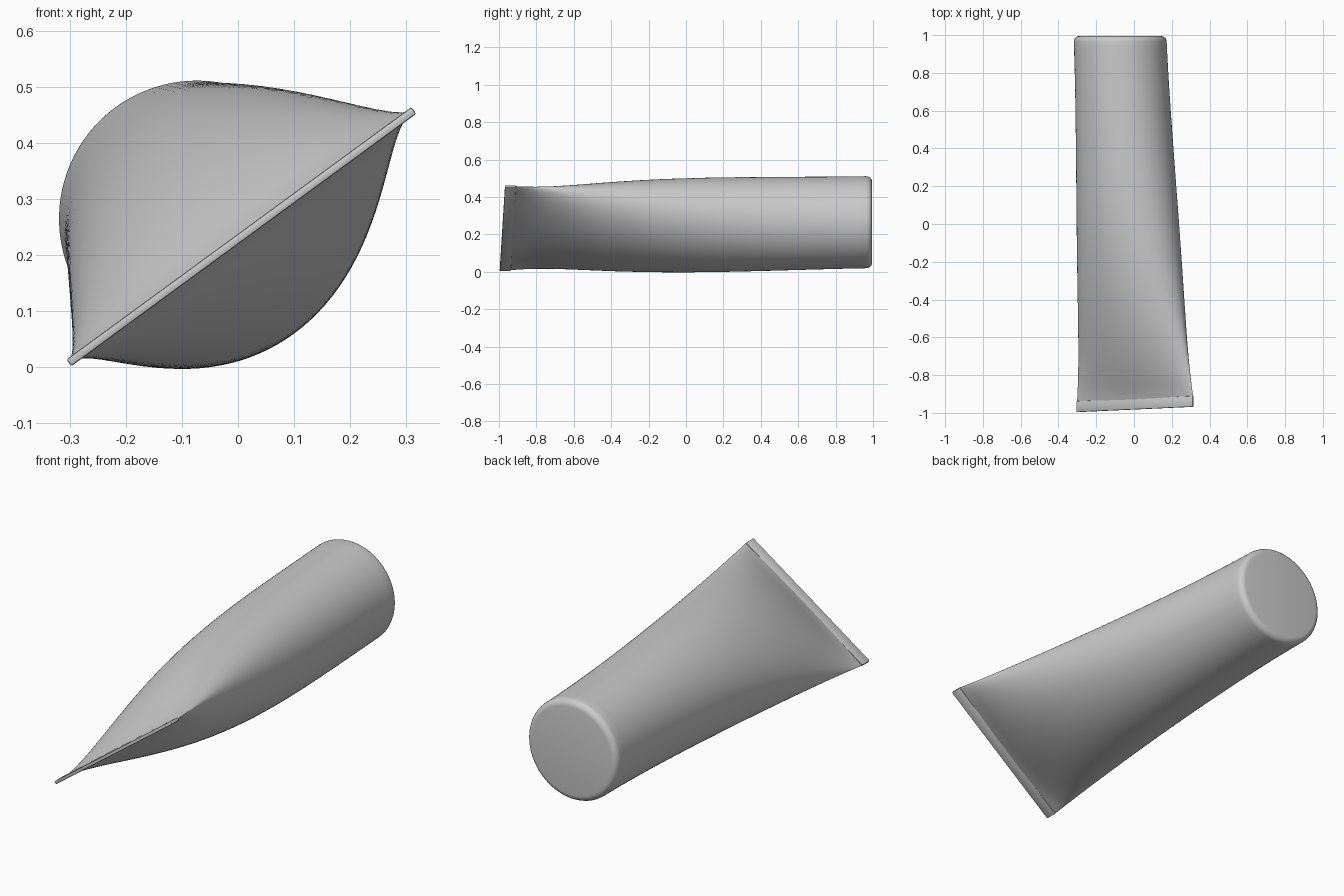
import bpy, bmesh, math
from mathutils import Vector

if "Cube" in bpy.data.objects:
    bpy.data.objects.remove(bpy.data.objects["Cube"])

N = 96                                    # points around the tube
R = 0.246                                 # radius of the round end
HALF = 0.381                              # half width of the flat seal
ANG = math.atan2(0.45, 0.615)             # tilt of the seal
U = Vector((math.cos(ANG), 0, math.sin(ANG)))
V = Vector((-math.sin(ANG), 0, math.cos(ANG)))
C_BACK, C_SEAL = Vector((-0.073, 0, 0.265)), Vector((0.006, 0, 0.233))
Y_BACK, Y_BODY, Y_TIP = 0.995, -0.93, -0.982
SLANT = 0.014

grey = bpy.data.materials.new("grey")
grey.diffuse_color = (0.6, 0.6, 0.6, 1)
grey.use_nodes = True
grey.node_tree.nodes["Principled BSDF"].inputs["Base Color"].default_value = grey.diffuse_color


def finish(bm, name, angle):
    bmesh.ops.recalc_face_normals(bm, faces=bm.faces)
    me = bpy.data.meshes.new(name)
    bm.to_mesh(me)
    bm.free()
    me.materials.append(grey)
    ob = bpy.data.objects.new(name, me)
    bpy.context.collection.objects.link(ob)
    bpy.ops.object.select_all(action='DESELECT')
    ob.select_set(True)
    bpy.context.view_layer.objects.active = ob
    bpy.ops.object.shade_smooth_by_angle(angle=math.radians(angle))
    return ob


def ring(bm, y, t, scale=1.0):
    a = R + (HALF - R) * t ** 1.6         # widens towards the seal
    b = max(R * (1 - t ** 3.8), 0.007)    # flattens towards the seal
    p = 0.25 * t ** 8                     # pinch the corners near the seal
    c = C_BACK.lerp(C_SEAL, t)
    pts = []
    for i in range(N):
        th = 2 * math.pi * i / N
        cu, sv = math.cos(th), math.sin(th)
        w = b * sv * abs(sv) ** p
        pos = c + U * (a * cu * scale) + V * (w * scale)
        pos.y = y + SLANT * t * cu
        pts.append(bm.verts.new(pos))
    return pts


# Tube body: rounded rim, then circle flattening into the seal line
bm = bmesh.new()
rings = []
rim = 0.03
for k in range(6):
    q = k / 5 * math.pi / 2
    rings.append(ring(bm, Y_BACK - rim * (1 - math.cos(q)), 0,
                      1 - rim / R * (1 - math.sin(q))))
y0 = Y_BACK - rim
for k in range(1, 49):
    t = k / 48
    rings.append(ring(bm, y0 + (Y_BODY - y0) * t, t))
for r0, r1 in zip(rings, rings[1:]):
    for i in range(N):
        j = (i + 1) % N
        bm.faces.new((r0[i], r0[j], r1[j], r1[i]))
bm.faces.new(rings[0])
bm.faces.new(rings[-1])
finish(bm, "tube_body", 40)

# Flat crimped seal strip
bm = bmesh.new()
bmesh.ops.create_cube(bm, size=1)
for v in bm.verts:
    x, y, z = v.co
    pos = C_SEAL + U * (x * 2 * HALF) + V * (z * 0.015)
    pos.y = (Y_BODY + 0.006 if y > 0 else Y_TIP) + SLANT * x * 2
    v.co = pos
bmesh.ops.bevel(bm, geom=list(bm.edges), offset=0.004, segments=2,
                profile=0.5, affect='EDGES')
finish(bm, "seal_strip", 40)
